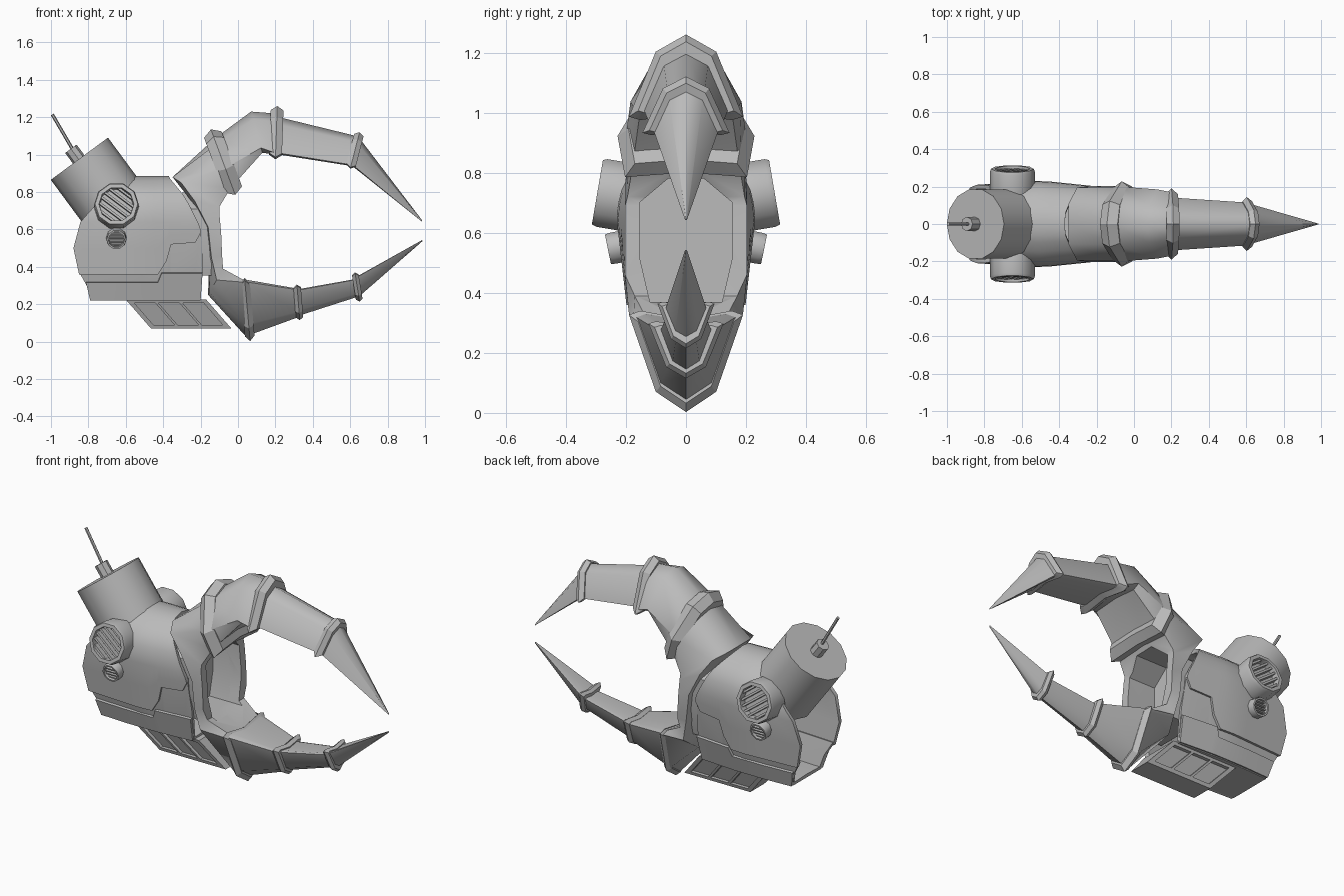
import bpy, bmesh, math
from mathutils import Vector, Matrix

cube = bpy.data.objects.get("Cube")
if cube:
    bpy.data.objects.remove(cube)

metal = bpy.data.materials.new("grey metal")
metal.use_nodes = True
GREY = (0.5, 0.5, 0.5, 1)
metal.diffuse_color = GREY
metal.node_tree.nodes["Principled BSDF"].inputs["Base Color"].default_value = GREY


def finish(name, bm, angle=28, modify=None):
    """Make an object from bm, apply any modifiers, then shade it."""
    if not modify:
        bmesh.ops.recalc_face_normals(bm, faces=bm.faces)
    mesh = bpy.data.meshes.new(name)
    bm.to_mesh(mesh)
    bm.free()
    ob = bpy.data.objects.new(name, mesh)
    bpy.context.collection.objects.link(ob)
    mesh.materials.append(metal)
    bpy.ops.object.select_all(action="DESELECT")
    ob.select_set(True)
    bpy.context.view_layer.objects.active = ob
    if modify:
        modify(ob)
        for mod in list(ob.modifiers):
            bpy.ops.object.modifier_apply(modifier=mod.name)
    bpy.ops.object.shade_smooth_by_angle(angle=math.radians(angle))
    return ob


def lerp_table(table, t):
    for (a, fa), (b, fb) in zip(table, table[1:]):
        if t <= b:
            return fa + (fb - fa) * max(0, t - a) / (b - a)
    return table[-1][1]


def loft(name, loops, angle=28, modify=None):
    bm = bmesh.new()
    rings = [[bm.verts.new(p) for p in loop] for loop in loops]
    n = len(rings[0])
    for a, b in zip(rings, rings[1:]):
        for i in range(n):
            j = (i + 1) % n
            bm.faces.new((a[i], a[j], b[j], b[i]))
    bm.faces.new(rings[0])
    bm.faces.new(rings[-1])
    bmesh.ops.recalc_face_normals(bm, faces=bm.faces)
    return finish(name, bm, angle, modify)


# Claw cross-section: domed outer side, shallow hollow inner side; boxy for the palm
DOME = [(0, 1), (0.53, 0.8), (1, 0.04), (0.8, 0)]
BOX = [(0, 1), (0.55, 1), (1, 0.82), (1, 0)]


def claw_section(ox, oz, ix, iz, w, boxy=0.0):
    half = [Vector(d).lerp(Vector(b), boxy) for d, b in zip(DOME, BOX)]
    loop = half + [Vector((0, 0.08 * (1 - boxy)))] + [Vector((-p.x, p.y)) for p in half[:0:-1]]
    return [Vector((ix + (ox - ix) * p.y, p.x * w, iz + (oz - iz) * p.y)) for p in loop]


def collar(name, ox, oz, ix, iz, w, t, boxy=0.0):
    mid = claw_section(ox, oz, ix, iz, w, boxy)
    centre = Vector(((ox + ix) / 2, 0, (oz + iz) / 2))
    along = Vector((oz - iz, 0, ix - ox)).normalized() * t
    side = [centre + (p - centre) * 0.84 for p in mid]
    return loft(name, [[p - along for p in side], mid, [p + along for p in side]], 25)


def spike(name, base, tip):
    return loft(name, [claw_section(*base), claw_section(*tip)], 56)


# Palm: one C-shaped loft joining both claws, with a recess cut into it
edge = [(0.06, 0.78), (0.155, 0.7), (0.155, 0.52), (0.12, 0.37)]
outline = edge + [(-y, z) for y, z in reversed(edge)]
cutter = loft("palm_cutter", [[(x, y, z) for y, z in outline] for x in (-0.27, 0.02)])


def cut_recess(ob):
    cut = ob.modifiers.new("opening", "BOOLEAN")
    cut.object, cut.operation, cut.solver = cutter, "DIFFERENCE", "EXACT"


loft("palm", [claw_section(*s) for s in (
    (0.2, 1.22, 0.2, 1.0, 0.17), (0.07, 1.23, 0.13, 1.01, 0.185, 0.1),
    (-0.12, 1.09, -0.04, 0.82, 0.2, 0.45), (-0.35, 0.88, -0.1, 0.72, 0.195, 1),
    (-0.26, 0.765, -0.1, 0.69, 0.203, 1), (-0.175, 0.62, -0.09, 0.58, 0.203, 1),
    (-0.155, 0.45, -0.085, 0.46, 0.203, 1), (-0.16, 0.25, -0.08, 0.39, 0.19, 0.5),
    (0.04, 0.03, 0.03, 0.33, 0.175))], 50, cut_recess)
loft("palm_recess", [[(x, y * 1.12, 0.57 + (z - 0.57) * 1.08) for y, z in outline]
                     for x in (-0.3, -0.14)], 28, cut_recess)
bpy.data.objects.remove(cutter)

# Upper claw
collar("shoulder_collar", -0.145, 1.135, -0.015, 0.785, 0.228, 0.05, 0.45)
collar("upper_claw_collar", 0.21, 1.26, 0.2, 0.975, 0.19, 0.034)
spike("upper_claw_segment", (0.22, 1.2, 0.22, 1.0, 0.14), (0.63, 1.1, 0.6, 0.94, 0.115))
collar("upper_claw_tip_collar", 0.65, 1.12, 0.6, 0.925, 0.145, 0.026)
spike("upper_claw_tip", (0.64, 1.1, 0.61, 0.94, 0.11), (0.985, 0.648, 0.983, 0.642, 0.003))

# Lower claw
collar("lower_claw_collar", 0.065, 0.003, 0.035, 0.34, 0.19, 0.026)
spike("lower_claw_segment_a", (0.06, 0.035, 0.05, 0.33, 0.165), (0.32, 0.13, 0.31, 0.285, 0.1))
collar("lower_claw_mid_collar", 0.33, 0.115, 0.315, 0.305, 0.125, 0.02)
spike("lower_claw_segment_b", (0.33, 0.14, 0.32, 0.28, 0.085), (0.64, 0.24, 0.63, 0.335, 0.06))
collar("lower_claw_tip_collar", 0.65, 0.215, 0.625, 0.37, 0.095, 0.018)
spike("lower_claw_tip", (0.64, 0.235, 0.63, 0.345, 0.07), (0.986, 0.537, 0.984, 0.543, 0.003))

# Body hull, described by its rear edge, front edge and half width
REAR = [(0.22, -0.79), (0.345, -0.82), (0.36, -0.85), (0.5, -0.88), (0.62, -0.86),
        (0.7, -0.79), (0.88, -0.62)]
FRONT = [(0.22, -0.2), (0.5, -0.18), (0.62, -0.205), (0.77, -0.28), (0.88, -0.37)]
WIDTH = [(0.22, 0.15), (0.36, 0.19), (0.48, 0.203), (0.55, 0.213), (0.63, 0.222), (0.72, 0.215),
         (0.8, 0.178), (0.85, 0.115), (0.875, 0.06), (0.885, 0)]
TAPER = [(-0.9, 0.93), (-0.5, 1.05), (-0.18, 0.9)]


def hull(name, us, levels, thick, grow=0.0):
    bm = bmesh.new()
    grid = []
    for u in us:
        col = []
        for z, on_centre in levels(u):
            x = lerp_table(REAR, z) * (1 - u) + lerp_table(FRONT, z) * u
            y = (lerp_table(WIDTH, z) + grow) * lerp_table(TAPER, x)
            col.append(bm.verts.new((x, 0 if on_centre else y, z)))
        grid.append(col)
    for a, b in zip(grid, grid[1:]):
        for i in range(len(a) - 1):
            bm.faces.new((a[i], a[i + 1], b[i + 1], b[i]))

    def thicken(ob):
        ob.modifiers.new("mirror", "MIRROR").use_axis = (False, True, False)
        solid = ob.modifiers.new("wall", "SOLIDIFY")
        solid.thickness, solid.offset = thick, -1

    finish(name, bm, 40, thicken)


STEP = [(0, 0.36), (0.64, 0.36), (0.71, 0.43), (0.75, 0.52), (0.94, 0.53), (1, 0.585)]
TRIM = [(0, 0.315), (0.62, 0.315), (0.67, 0.365), (1, 0.365)]
COLS = [0, 0.2, 0.4, 0.5, 0.64, 0.71, 0.75, 0.94, 1]


def upper_levels(u):
    low = lerp_table(STEP, u)
    fixed = [0.64, 0.69, 0.74, 0.79, 0.83, 0.86, 0.875]
    return [(low, False), ((low + 0.64) / 2, False)] + [(z, False) for z in fixed] + [(0.885, True)]


def lower_levels(u):
    high = lerp_table(STEP, u) + 0.02
    return [(0.22, True), (0.22, False), ((0.22 + high) / 2, False), (high, False)]


def trim_levels(u):
    return [(0.221, False), (lerp_table(TRIM, u), False)]


hull("body_upper_shell", COLS, upper_levels, 0.022)
hull("body_lower_shell", COLS, lower_levels, 0.02, -0.014)
hull("body_trim_plate", [0, 0.3, 0.62, 0.67, 1], trim_levels, 0.014, 0.001)


def cylinder(name, centre, axis, length, r, sides):
    bm = bmesh.new()
    axis = Vector(axis).normalized()
    turn = axis.to_track_quat("Z", "Y").to_matrix().to_4x4()
    bmesh.ops.create_cone(bm, cap_ends=True, segments=sides, radius1=r, radius2=r, depth=length,
                          matrix=Matrix.Translation(Vector(centre) + axis * length / 2) @ turn)
    return finish(name, bm, angle=35)


# Rear turret and aerial
AXIS = Vector((-0.594, 0, 0.805))
cap = Vector((-0.848, 0, 0.978))
cylinder("turret", cap - AXIS * 0.36, AXIS, 0.36, 0.19, 14)
knob = cap + Vector((-0.01, 0, 0.005))
cylinder("aerial_base", knob - AXIS * 0.02, AXIS, 0.08, 0.038, 8)
cylinder("aerial", knob, Vector((-0.135, 0, 0.232)), 0.268, 0.009, 6)


# Round side vents with slats
def vent(name, centre, tilt, r, depth, slats, slant):
    for side, tag in ((-1, "front"), (1, "back")):
        out = Vector((0, side * math.cos(tilt), math.sin(tilt)))
        right = Vector((1, 0, 0))
        up = Vector((0, -side * math.sin(tilt), math.cos(tilt)))
        origin = Vector((centre[0], side * centre[1], centre[2]))

        def place(a, b, c):
            return origin + right * a + up * b + out * c

        bm = bmesh.new()
        profile = [(1, -depth), (1, -0.015), (0.95, 0), (0.78, 0), (0.75, -0.04)]
        rows = [[bm.verts.new(place(r * k * math.cos(i * math.tau / 10), r * k * math.sin(i * math.tau / 10), c))
                 for i in range(10)] for k, c in profile]
        for a, b in zip(rows, rows[1:]):
            for i in range(10):
                j = (i + 1) % 10
                bm.faces.new((a[i], a[j], b[j], b[i]))
        bm.faces.new(rows[0])
        bm.faces.new(rows[-1])
        ca, sa = math.cos(slant), math.sin(slant)
        for k in range(slats):
            q = r * 0.78 * (2 * (k + 0.5) / slats - 1)
            h = math.sqrt((r * 0.78) ** 2 - q * q)
            t = r * 0.3 / slats
            pts = [(s, q + d * t, c) for c in (-0.045, -0.012) for s, d in ((-h, -1), (h, -1), (h, 1), (-h, 1))]
            v = [bm.verts.new(place(s * ca - b * sa, s * sa + b * ca, c)) for s, b, c in pts]
            for f in ((4, 5, 6, 7), (0, 1, 5, 4), (1, 2, 6, 5), (2, 3, 7, 6), (3, 0, 4, 7), (3, 2, 1, 0)):
                bm.faces.new([v[i] for i in f])
        finish(f"{name}_{tag}", bm, angle=40)


vent("large_vent", (-0.65, 0.295, 0.735), 0.17, 0.12, 0.12, 6, -0.65)
vent("small_vent", (-0.65, 0.26, 0.545), -0.2, 0.055, 0.06, 5, 0)

# Slanted underside tray with three recessed windows each side
TOP_Y, LOW_Y = 0.12, 0.065


def tray_point(s, t, side, inset=0.0):
    x = -0.6 + 0.43 * s + 0.135 * t
    return (x, side * (TOP_Y + (LOW_Y - TOP_Y) * t - inset), 0.225 - 0.155 * t)


loft("tray_core", [[tray_point(s, 0, -1, 0.02), tray_point(s, 0, 1, 0.02),
                    tray_point(s, 1, 1, 0.02), tray_point(s, 1, -1, 0.02)] for s in (0, 1)])
BARS = [(0, 0.07, 0, 1), (0.93, 1, 0, 1), (0, 1, 0, 0.12), (0, 1, 0.87, 1),
        (0.33, 0.37, 0, 1), (0.63, 0.67, 0, 1)]
for side, tag in ((-1, "front"), (1, "back")):
    for n, (s0, s1, t0, t1) in enumerate(BARS):
        corners = ((s0, t0), (s1, t0), (s1, t1), (s0, t1))
        loft(f"tray_frame_{tag}_{n}", [[tray_point(s, t, side, d) for s, t in corners]
                                       for d in (0.03, 0)])
